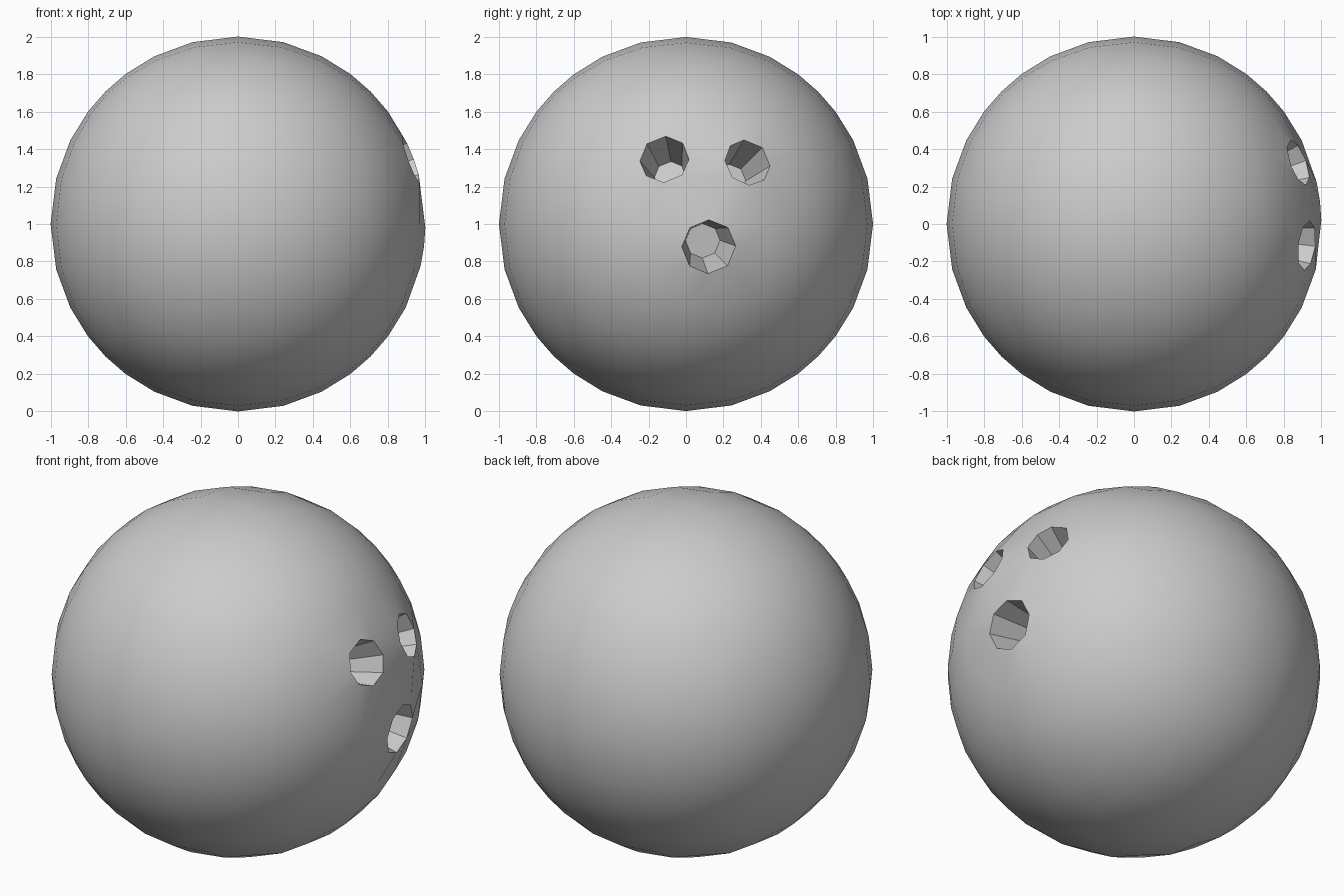
import bpy, bmesh, math
from mathutils import Vector

if "Cube" in bpy.data.objects:
    bpy.data.objects.remove(bpy.data.objects["Cube"])

DEPTH, TAPER = 0.26, 0.64
# finger and thumb holes: grid cell centre on the +x cube face, rim radius
HOLES = [((1, -0.125, 0.375), 0.132),
         ((1, 0.375, 0.375), 0.128),
         ((1, 0.125, -0.125), 0.145)]

# ball: subdivided cube that is pushed out to a sphere
bm = bmesh.new()
bmesh.ops.create_cube(bm, size=2)
bmesh.ops.subdivide_edges(bm, edges=bm.edges[:], cuts=7, use_grid_fill=True)
cells = [(min(bm.faces, key=lambda f: (f.calc_center_median() - Vector(c)).length),
          Vector(c).normalized(), r) for c, r in HOLES]
for v in bm.verts:
    v.co.normalize()


def drill(face, n, radius):
    """Turn a quad into an octagonal rim and sink a tapered hole."""
    plane = math.sqrt(1 - radius ** 2)
    centre = n * plane
    corners = [v for v in face.verts]
    for e in list(face.edges):
        bmesh.utils.edge_split(e, e.verts[0], 0.5)
    rim = list(face.verts)
    for v in rim:
        d = v.co - n * v.co.dot(n)
        v.co = d
    # keep the rim flat and round
    for v in rim:
        v.co = centre + v.co.normalized() * radius
    floor = bmesh.ops.extrude_discrete_faces(bm, faces=[face])["faces"][0]
    for v in floor.verts:
        v.co = centre - n * DEPTH + (v.co - centre) * TAPER


for cell in cells:
    drill(*cell)
bmesh.ops.recalc_face_normals(bm, faces=bm.faces[:])
bmesh.ops.translate(bm, verts=bm.verts[:], vec=(0, 0, 1))

mesh = bpy.data.meshes.new("ball")
bm.to_mesh(mesh)
bm.free()
ball = bpy.data.objects.new("ball", mesh)
bpy.context.collection.objects.link(ball)
bpy.context.view_layer.objects.active = ball
ball.select_set(True)
bpy.ops.object.shade_smooth_by_angle(angle=math.radians(30))
